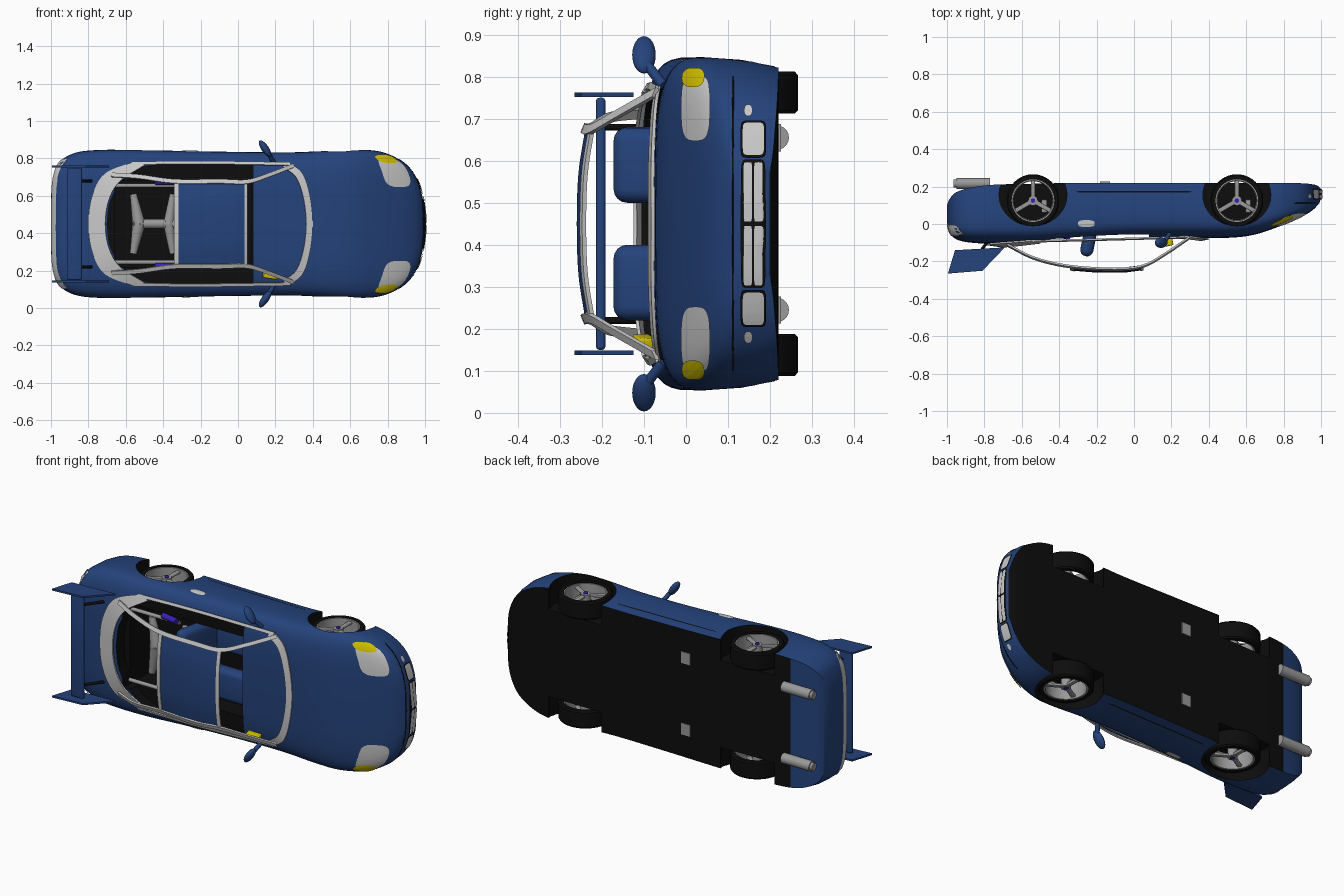
import bpy, bmesh
from math import sin, cos, pi, radians
from mathutils import Vector, Matrix
from mathutils.bvhtree import BVHTree

if "Cube" in bpy.data.objects:
    bpy.data.objects.remove(bpy.data.objects["Cube"])


def material(name, rgb):
    m = bpy.data.materials.new(name)
    m.use_nodes = True
    m.diffuse_color = (*rgb, 1)
    m.node_tree.nodes["Principled BSDF"].inputs["Base Color"].default_value = (*rgb, 1)
    return m


BLUE = material("body blue", (0.018, 0.056, 0.2))
BLACK = material("black", (0.004, 0.004, 0.004))
WHITE = material("trim white", (0.58, 0.58, 0.58))
GREY = material("metal grey", (0.32, 0.32, 0.32))
YELLOW = material("indicator yellow", (0.65, 0.53, 0.0))
PURPLE = material("spring purple", (0.04, 0.015, 0.5))
parts = []


# ---- helpers; the car is built upright, nose to +x, and turned on its side last
def add(name, bm, *mats):
    bmesh.ops.recalc_face_normals(bm, faces=bm.faces)
    me = bpy.data.meshes.new(name)
    bm.to_mesh(me)
    bm.free()
    for m in mats:
        me.materials.append(m)
    ob = bpy.data.objects.new(name, me)
    bpy.context.collection.objects.link(ob)
    parts.append(ob)
    return ob


def spline(pts, n=6):
    p = [Vector(q) for q in pts]
    p = [p[0] * 2 - p[1]] + p + [p[-1] * 2 - p[-2]]
    out = []
    for a, b, c, d in zip(p, p[1:], p[2:], p[3:]):
        for i in range(n):
            t = i / n
            out.append(0.5 * (2 * b + (c - a) * t + (2 * a - 5 * b + 4 * c - d) * t * t
                              + (3 * b - a - 3 * c + d) * t ** 3))
    return out + [p[-2]]


def mirrored(path):
    return [(x, -y, z) for x, y, z in reversed(path[1:])] + list(path)


def loft(name, rows, *mats, thick=0, ring=False, loop=False, caps=False):
    bm = bmesh.new()
    g = [[bm.verts.new(p) for p in r] for r in rows]
    n, m = len(g), len(g[0])
    for i in range(n if loop else n - 1):
        for j in range(m if ring else m - 1):
            a, b = g[i], g[(i + 1) % n]
            k = (j + 1) % m
            bm.faces.new((a[j], a[k], b[k], b[j]))
    if caps:
        bm.faces.new(g[0])
        bm.faces.new(g[-1])
    if thick:
        bmesh.ops.recalc_face_normals(bm, faces=bm.faces)
        bmesh.ops.solidify(bm, geom=bm.faces[:], thickness=thick)
    return add(name, bm, *mats)


def prism(name, pts, vec, *mats):
    low = [Vector(p) for p in pts]
    return loft(name, [low, [p + Vector(vec) for p in low]], *mats, ring=True, caps=True)


def box(name, c, size, mat, rot=(0, 0, 0), bevel=0):
    bm = bmesh.new()
    bmesh.ops.create_cube(bm, size=1)
    bmesh.ops.scale(bm, vec=size, verts=bm.verts)
    if bevel:
        bmesh.ops.bevel(bm, geom=bm.edges[:], offset=bevel, segments=4, profile=0.5, affect='EDGES')
    turn = Matrix.Rotation(rot[2], 4, 'Z') @ Matrix.Rotation(rot[1], 4, 'Y')
    bm.transform(Matrix.Translation(c) @ turn)
    return add(name, bm, mat)


def rod(name, a, b, r, mat, r2=None):
    a, b = Vector(a), Vector(b)
    bm = bmesh.new()
    bmesh.ops.create_cone(bm, cap_ends=True, segments=20, radius1=r, radius2=r2 or r, depth=(b - a).length)
    bm.transform(Matrix.Translation((a + b) / 2) @ (b - a).to_track_quat('Z', 'Y').to_matrix().to_4x4())
    return add(name, bm, mat)


def lathe(name, profile, c, mat, n=40):
    rows = [[(c[0] + r * cos(2 * pi * i / n), c[1] + y, c[2] + r * sin(2 * pi * i / n))
             for r, y in profile] for i in range(n)]
    return loft(name, rows, mat, ring=True, loop=True)


# ---- body shell: x, half width, top, bottom
stations = [(-1, .15, -.01, -.1), (-.985, .26, .045, -.135), (-.95, .335, .082, -.17), (-.87, .38, .1, -.195),
            (-.75, .395, .105, -.21), (-.55, .396, .105, -.215), (-.3, .39, .09, -.22), (0, .385, .075, -.22),
            (.3, .383, .074, -.22), (.5, .393, .074, -.22), (.64, .398, .058, -.22), (.78, .382, .012, -.22),
            (.89, .325, -.035, -.218), (.95, .25, -.07, -.213), (.985, .15, -.105, -.203), (1, .05, -.135, -.18)]
rows = []
for x, w, top, low in spline(stations, 5):
    mid = low + .55 * (top - low)
    half = [(x, w * max(cos(t * pi / 24), 0) ** .5, mid + (top - mid) * sin(t * pi / 24) ** .5)
            for t in range(11, 0, -1)]
    half = [(x, 0, top)] + half + [(x, w, mid), (x, w * .985, low + .25 * (top - low)), (x, w * .945, low)]
    rows.append(mirrored(half))
body = loft("body", rows, BLUE, BLACK, ring=True, caps=True)
for f in body.data.polygons:
    if f.normal.z < -.7 and f.center.x > -.8:
        f.material_index = 1
bm = bmesh.new()
bm.from_mesh(body.data)
surface = BVHTree.FromBMesh(bm)
bm.free()

# ---- cabin, engine bay and wheel openings
wide = spline([(-.7, 0, .035), (-.68, .13, .035), (-.6, .25, .035), (-.48, .31, .035),
               (-.2, .325, .035), (.08, .315, .035)])
cutters = [prism("cabin_cutter", mirrored(wide), (0, 0, .4), BLUE, BLACK),
           prism("footwell_cutter", [(-.66, -.23, -.18), (.07, -.23, -.18), (.07, .23, -.18), (-.66, .23, -.18)],
                 (0, 0, .5), BLUE, BLACK)]
AXLES = (-.54, .55)
for x in AXLES:
    for s in (-1, 1):
        arch = [(x + .182 * cos(a * pi / 18), s * .25, -.155 + .165 * sin(a * pi / 18)) for a in range(36)]
        cutters.append(prism("arch_cutter", arch, (0, s * .3, 0), BLUE, BLACK))
for c in cutters:
    for f in c.data.polygons:
        f.material_index = 1
    mod = body.modifiers.new(c.name, 'BOOLEAN')
    mod.operation, mod.solver, mod.object = 'DIFFERENCE', 'EXACT', c
shell = bpy.data.meshes.new_from_object(body.evaluated_get(bpy.context.evaluated_depsgraph_get()))
body.modifiers.clear()
body.data = shell
for c in cutters:
    parts.remove(c)
    bpy.data.objects.remove(c)


# ---- lamps, grille and trim: thin plates draped on the shell
def plate(name, axis, centre, hu, hv, mat, power=.5, lift=.004):
    axis = Vector(axis)
    side = Vector((0, 1, 0)) if axis.x else Vector((1, 0, 0))
    rings, n, spread = 8, 40, []
    for i in range(1, rings + 1):
        row = []
        for j in range(n):
            c, s = cos(2 * pi * j / n), sin(2 * pi * j / n)
            u = hu * i / rings * abs(c) ** power * (1 if c > 0 else -1)
            v = hv * i / rings * abs(s) ** power * (1 if s > 0 else -1)
            p = Vector(centre) + side * u + Vector((0, 0, v))
            hit, normal = surface.ray_cast(p + axis * 2, -axis)[:2]
            if hit is None:
                hit, normal = surface.find_nearest(p)[:2]
            row.append(hit + normal * lift)
        spread.append(row)
    loft(name, spread, mat, ring=True, caps=True)


FRONT = (1, 0, 0)
for s in (-1, 1):
    plate("headlight", FRONT, (.85, s * .275, -.026), .078, .034, WHITE, .6)
    plate("indicator", FRONT, (.82, s * .345, -.022), .022, .026, YELLOW, .8, .007)
    plate("fog_lamp_surround", FRONT, (.9, s * .2, -.16), .044, .03, BLACK, .3)
    plate("fog_lamp", FRONT, (.9, s * .2, -.16), .038, .025, WHITE, .3, .007)
    plate("marker_lamp", FRONT, (.9, s * .268, -.148), .014, .01, WHITE, .9)
    for h in (-.147, -.172):
        plate("grille_slat", FRONT, (.95, s * .075, h), .07, .01, WHITE, .2, .007)
    plate("door_handle", (0, s, 0), (-.255, s * .38, -.003), .045, .018, WHITE, .7)
    plate("skirt_line", (0, s, 0), (0, s * .38, -.172), .31, .003, BLACK, .2, .002)
plate("grille_opening", FRONT, (.95, 0, -.16), .152, .029, BLACK, .2)
plate("bumper_line", FRONT, (.9, 0, -.112), .35, .002, BLACK, .3, .002)
plate("tail_lamp_band", (-1, 0, 0), (-.95, 0, .033), .345, .03, WHITE, .3)

# ---- window frames and roof
loft("windscreen_frame", [spline(mirrored(p)) for p in (
    [(.4, 0, .083), (.385, .15, .083), (.345, .27, .077), (.27, .33, .068)],
    [(.365, 0, .09), (.35, .14, .09), (.31, .25, .085), (.24, .305, .078)])], WHITE, thick=.008)
loft("rear_window_frame", [spline(mirrored(p)) for p in (
    [(-.8, 0, .112), (-.78, .15, .112), (-.71, .27, .105), (-.55, .335, .092)],
    [(-.71, 0, .125), (-.69, .13, .125), (-.63, .23, .12), (-.5, .315, .105)])], WHITE, thick=.008)
for s in (-1, 1):
    rail = spline([(-.68, s * .275, .112), (-.53, s * .265, .185), (-.34, s * .24, .228), (-.1, s * .24, .242),
                   (.05, s * .238, .225), (.17, s * .275, .16), (.3, s * .325, .072)])
    loft("roof_rail", [rail, [p + Vector((0, -s * .022, .009)) for p in rail]], WHITE, thick=.01)
    belt = spline([(-.57, s * .333, .094), (-.2, s * .337, .085), (.28, s * .33, .072)])
    loft("belt_trim", [belt, [p + Vector((0, -s * .016, .006)) for p in belt]], WHITE, thick=.008)


def roof_line(x, h):
    return spline(mirrored([(x, 0, h), (x, .12, h - .004), (x, .225, h - .02)]))


loft("roof_panel", [roof_line(x, h) for x, h in ((-.325, .25), (-.2, .26), (-.05, .26), (.04, .248))],
     BLUE, thick=.008)
loft("roof_rear_bar", [roof_line(-.343, .248), roof_line(-.318, .254)], WHITE, thick=.01)
loft("roof_front_bar", [roof_line(.035, .253), roof_line(.052, .247)], WHITE, thick=.01)

# ---- rear wing
box("wing_blade", (-.875, 0, .203), (.08, .6, .022), BLUE, bevel=.008)
for s in (-1, 1):
    prism("wing_end_plate", [(-.995, s * .302, .265), (-.957, s * .302, .14), (-.69, s * .302, .125),
                             (-.81, s * .302, .25)], (0, s * .01, 0), BLUE)
    rod("wing_strut", (-.78, s * .23, .09), (-.86, s * .23, .2), .008, BLACK)

# ---- wheels
for x in AXLES:
    for s in (-1, 1):
        c = Vector((x, s * .312, -.125))
        lathe("tyre", [(.114, -.05), (.134, -.05), (.141, -.042), (.141, .042), (.134, .05), (.114, .05)], c, BLACK)
        lathe("rim", [(.116, -.046), (.116, .046), (.107, .046), (.104, -.046)], c, GREY)
        for k in range(3):
            a = pi * (-.5 + 2 * k / 3)
            d = Vector((cos(a), 0, sin(a)))
            box("spoke", c + d * .062 + Vector((0, s * .03, 0)), (.1, .014, .024), GREY, (0, -a, 0), .004)
        rod("hub", c - Vector((0, s * .04, 0)), c + Vector((0, s * .04, 0)), .026, GREY)
        rod("hub_cap", c, c + Vector((0, s * .044, 0)), .012, PURPLE)
        box("brake_caliper", c + Vector((.06, -s * .02, .03)), (.03, .03, .07), GREY, bevel=.006)

# ---- mirrors, seats, engine bay and exhausts
for s in (-1, 1):
    bm = bmesh.new()
    bmesh.ops.create_uvsphere(bm, u_segments=24, v_segments=16, radius=1)
    bmesh.ops.scale(bm, vec=(.02, .052, .028), verts=bm.verts)
    bm.transform(Matrix.Translation((.145, s * .402, .1)) @ Matrix.Rotation(s * .6, 4, 'Z'))
    add("mirror", bm, BLUE)
    rod("mirror_arm", (.19, s * .33, .055), (.165, s * .375, .09), .012, BLUE)
    box("seat_back", (-.23, s * .14, .03), (.07, .18, .29), BLUE, (0, -.2, 0), .033)
    box("seat_cushion", (-.1, s * .14, -.1), (.24, .18, .08), BLUE, bevel=.03)
    rod("spring", (-.44, s * .225, .05), (-.34, s * .225, .07), .016, PURPLE)
    rod("bay_rail", (-.66, s * .205, .04), (-.34, s * .205, .04), .011, GREY)
    rod("manifold", (-.53, 0, -.02), (-.56, s * .16, -.02), .035, GREY, .018)
    rod("brace", (-.37, 0, -.02), (-.35, s * .16, -.02), .03, GREY, .015)
    rod("exhaust", (-.95, s * .205, -.216), (-.77, s * .205, -.216), .029, GREY)
    rod("exhaust_tip", (-.965, s * .205, -.216), (-.95, s * .205, -.216), .022, GREY)
    box("floor_plate", (-.155, s * .205, -.222), (.055, .065, .008), GREY)
rod("engine_spine", (-.56, 0, -.02), (-.34, 0, -.02), .025, GREY)
box("yellow_gauge", (.17, -.28, .1), (.075, .025, .04), YELLOW, (0, .2, -.15), .005)

# ---- turn the car onto its side and shade it
lay = Matrix.Translation((0, 0, .45)) @ Matrix.Rotation(pi / 2, 4, 'X')
bpy.ops.object.select_all(action='DESELECT')
for ob in parts:
    ob.data.transform(lay)
    ob.select_set(True)
bpy.context.view_layer.objects.active = body
bpy.ops.object.shade_smooth_by_angle(angle=radians(35))
